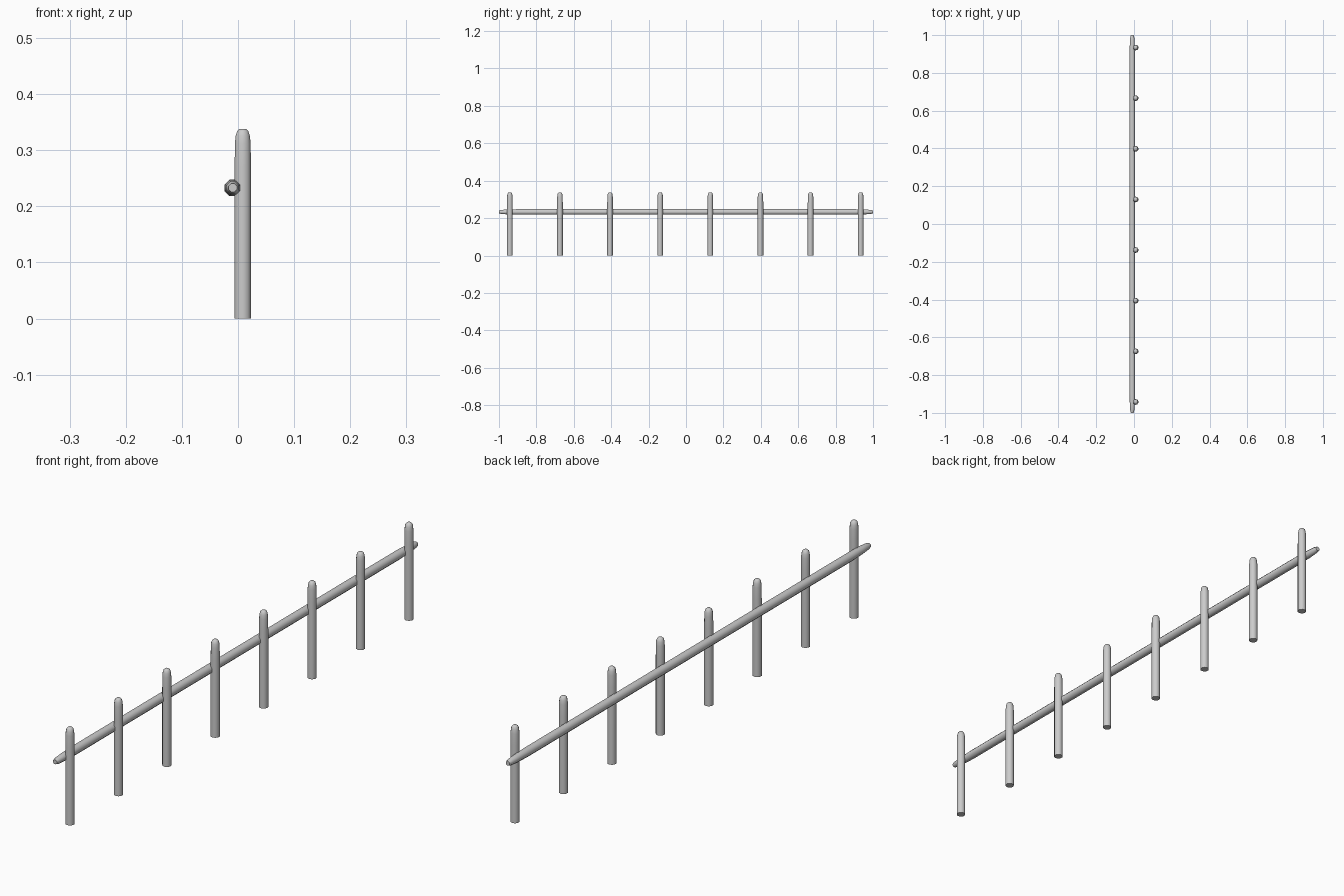
import bpy, bmesh, math
from mathutils import Matrix

if "Cube" in bpy.data.objects:
    bpy.data.objects.remove(bpy.data.objects["Cube"])


def pole(name, profile, sides, matrix):
    """Lathe (radius, height) rings around z into a capped pole."""
    bm = bmesh.new()
    rings = []
    for r, z in profile:
        rings.append([bm.verts.new((r * math.cos((i + .5) * math.tau / sides),
                                    r * math.sin((i + .5) * math.tau / sides), z))
                      for i in range(sides)])
    for a, b in zip(rings, rings[1:]):
        for i in range(sides):
            j = (i + 1) % sides
            bm.faces.new((a[i], a[j], b[j], b[i]))
    bm.faces.new(rings[0][::-1])
    bm.faces.new(rings[-1])
    bm.transform(matrix)
    bmesh.ops.recalc_face_normals(bm, faces=bm.faces)
    mesh = bpy.data.meshes.new(name)
    bm.to_mesh(mesh)
    bm.free()
    obj = bpy.data.objects.new(name, mesh)
    bpy.context.collection.objects.link(obj)
    bpy.ops.object.select_all(action='DESELECT')
    obj.select_set(True)
    bpy.context.view_layer.objects.active = obj
    bpy.ops.object.shade_smooth_by_angle(angle=math.radians(50))
    return obj


# Upright posts with rounded tops
post_profile = [(.0152, 0), (.0152, .27), (.0148, .312), (.0133, .326),
                (.0105, .334), (.006, .338)]
for n in range(8):
    pole(f"post_{n + 1}", post_profile, 10,
         Matrix.Translation((.0085, -.942 + n * .268, 0)))

# Horizontal rail with tapered ends, lying against the posts
half = [(.0158, .90), (.014, .955), (.012, .985), (.008, 1.0)]
rail_profile = [(r, -y) for r, y in reversed(half)] + half
pole("rail", rail_profile, 8,
     Matrix.Translation((-.0093, 0, .233)) @ Matrix.Rotation(math.radians(-90), 4, 'X'))
